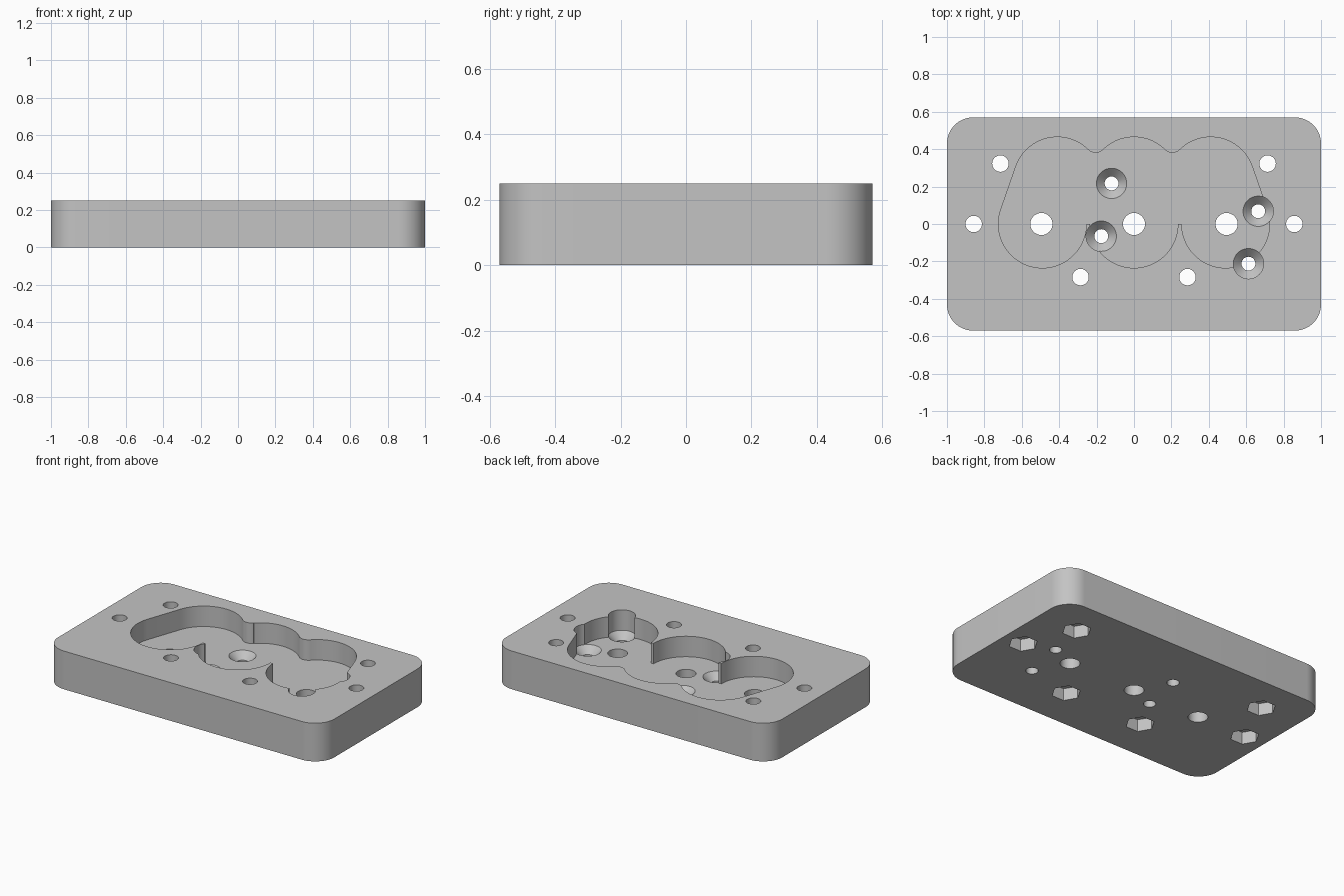
import bpy
import bmesh
from math import radians, cos, sin, pi

cube = bpy.data.objects.get("Cube")
if cube:
    bpy.data.objects.remove(cube, do_unlink=True)

HEIGHT, FLOOR = 0.25, 0.116
HALF_X, HALF_Y, CORNER = 1.0, 0.57, 0.14
LOBE = 0.235

grey = bpy.data.materials.new("light_grey")
grey.use_nodes = True
grey.diffuse_color = (0.55, 0.55, 0.55, 1)
grey.node_tree.nodes["Principled BSDF"].inputs["Base Color"].default_value = (0.55, 0.55, 0.55, 1)


def arc(cx, cy, r, start, end, steps=24):
    """Points along an arc, angles in degrees."""
    angles = [radians(start + (end - start) * i / steps) for i in range(steps + 1)]
    return [(cx + r * cos(a), cy + r * sin(a)) for a in angles]


def solid(name, rings):
    """Closed solid skinned through equal rings of (x, y, z) points."""
    bm = bmesh.new()
    loops = [[bm.verts.new(p) for p in ring] for ring in rings]
    n = len(loops[0])
    for low, high in zip(loops, loops[1:]):
        for i in range(n):
            j = (i + 1) % n
            bm.faces.new((low[i], low[j], high[j], high[i]))
    bm.faces.new(loops[0][::-1])
    bm.faces.new(loops[-1])
    bmesh.ops.recalc_face_normals(bm, faces=bm.faces)
    mesh = bpy.data.meshes.new(name)
    bm.to_mesh(mesh)
    bm.free()
    mesh.materials.append(grey)
    obj = bpy.data.objects.new(name, mesh)
    bpy.context.collection.objects.link(obj)
    return obj


def prism(name, outline, z0, z1):
    return solid(name, [[(x, y, z) for x, y in outline] for z in (z0, z1)])


def lathe(name, x, y, profile, sides=48):
    """Solid of revolution from (radius, z) pairs."""
    turn = [2 * pi * i / sides for i in range(sides)]
    return solid(name, [[(x + r * cos(a), y + r * sin(a), z) for a in turn]
                        for r, z in profile])


# Rounded plate
outline = []
for sx, sy, start in ((1, 1, 0), (-1, 1, 90), (-1, -1, 180), (1, -1, 270)):
    outline += arc(sx * (HALF_X - CORNER), sy * (HALF_Y - CORNER), CORNER, start, start + 90, 16)
plate = prism("base_plate", outline, 0, HEIGHT)

# Six-lobed pocket open at the top
pocket = arc(0.49, 0, LOBE, 180, 379.2, 40)
pocket += arc(0.41, 0.23, LOBE, 19.2, 134.4)
pocket += arc(0.205, 0.439, 0.058, -45.6, -134.4, 12)
pocket += arc(0, 0.23, LOBE, 45.6, 134.4)
pocket += arc(-0.205, 0.439, 0.058, -45.6, -134.4, 12)
pocket += arc(-0.41, 0.23, LOBE, 45.6, 160.8)
pocket += arc(-0.49, 0, LOBE, 160.8, 360, 40)
pocket += arc(0, 0, LOBE, 180, 360, 36)
cutters = [prism("pocket_cutter", pocket, FLOOR, 0.4)]

# Countersunk screw holes with clearance for the heads
for x, y in ((-0.12, 0.217), (-0.175, -0.065), (0.664, 0.068), (0.612, -0.212)):
    cutters.append(lathe("countersink_cutter", x, y,
                         [(0.037, -0.1), (0.037, FLOOR - 0.045), (0.081, FLOOR), (0.081, 0.4)]))

# Shaft holes through the pocket floor
for x in (-0.495, 0, 0.495):
    cutters.append(lathe("shaft_cutter", x, 0, [(0.059, -0.1), (0.059, 0.4)]))

# Mounting holes with hexagonal nut recesses underneath
for side in (-1, 1):
    for x, y in ((0.857, 0), (0.714, 0.323), (0.286, -0.284)):
        cutters.append(lathe("bolt_cutter", side * x, y, [(0.044, -0.1), (0.044, 0.4)]))
        cutters.append(lathe("nut_cutter", side * x, y, [(0.088, -0.1), (0.088, 0.08)], 6))

# Cut everything out of the plate, then drop the cutters
for cutter in cutters:
    cutter.hide_render = True
    cut = plate.modifiers.new(cutter.name, 'BOOLEAN')
    cut.operation = 'DIFFERENCE'
    cut.solver = 'EXACT'
    cut.object = cutter
bpy.context.view_layer.update()
result = bpy.data.meshes.new_from_object(plate.evaluated_get(bpy.context.evaluated_depsgraph_get()))
plate.modifiers.clear()
plate.data = result
for cutter in cutters:
    bpy.data.objects.remove(cutter, do_unlink=True)

bpy.ops.object.select_all(action='DESELECT')
plate.select_set(True)
bpy.context.view_layer.objects.active = plate
bpy.ops.object.shade_smooth_by_angle(angle=radians(30))
